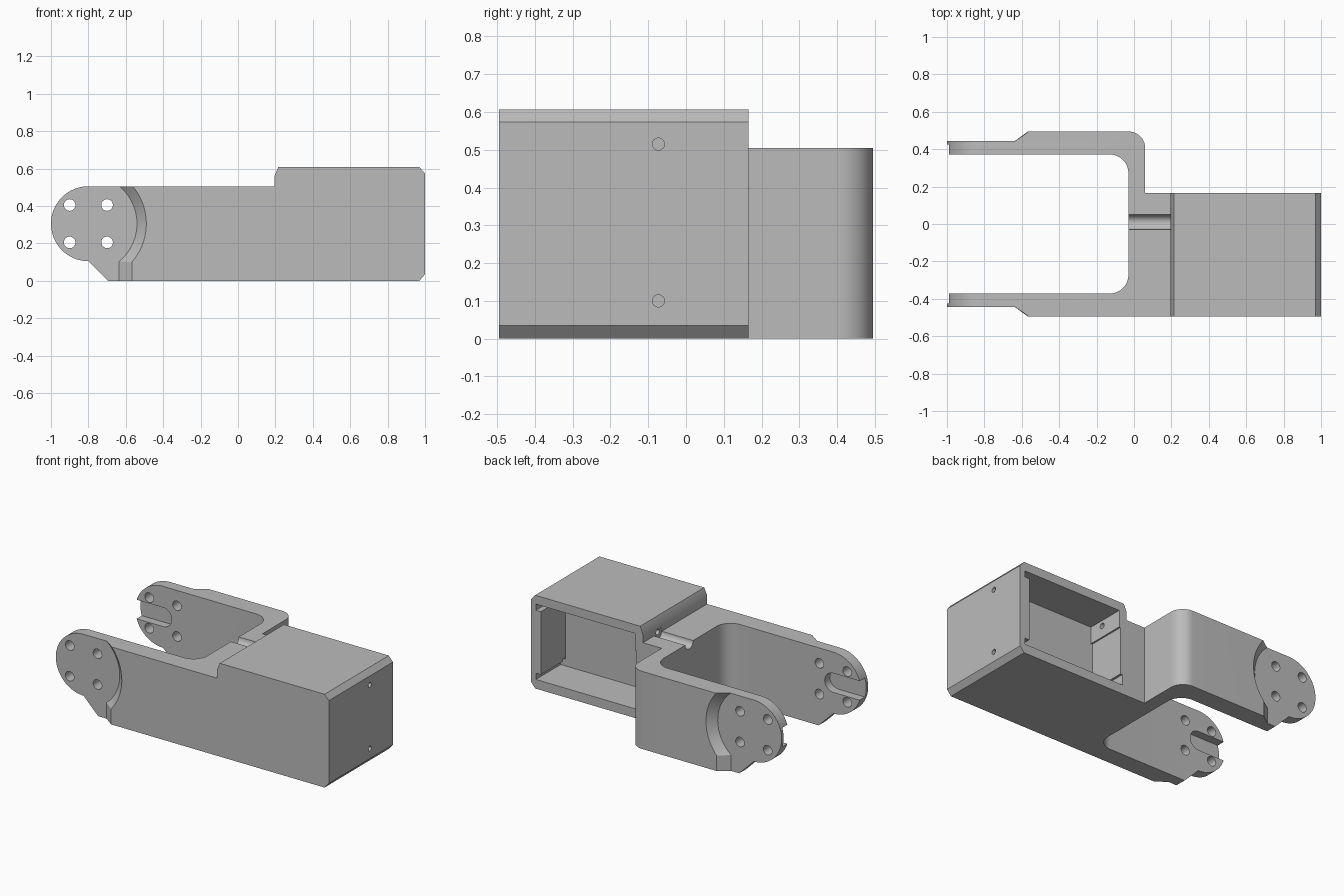
import bpy
import bmesh
from math import sin, cos, radians
from mathutils import Vector

default_cube = bpy.data.objects.get("Cube")
if default_cube:
    bpy.data.objects.remove(default_cube, do_unlink=True)

grey = bpy.data.materials.new("plain_grey")
grey.use_nodes = True
grey.diffuse_color = (0.5, 0.5, 0.5, 1)
grey.node_tree.nodes["Principled BSDF"].inputs["Base Color"].default_value = grey.diffuse_color


def arc(cx, cy, r, start, end, steps=16):
    """Points along an arc, angles in degrees."""
    turn = [radians(start + (end - start) * i / steps) for i in range(steps + 1)]
    return [(cx + r * cos(t), cy + r * sin(t)) for t in turn]


def loft(name, rings):
    """Closed solid through matching rings of points."""
    bm = bmesh.new()
    loops = [[bm.verts.new(p) for p in ring] for ring in rings]
    n = len(loops[0])
    for a, b in zip(loops, loops[1:]):
        for i in range(n):
            j = (i + 1) % n
            bm.faces.new((a[i], a[j], b[j], b[i]))
    bm.faces.new(loops[0])
    bm.faces.new(loops[-1])
    bmesh.ops.recalc_face_normals(bm, faces=bm.faces)
    mesh = bpy.data.meshes.new(name)
    bm.to_mesh(mesh)
    bm.free()
    mesh.materials.append(grey)
    obj = bpy.data.objects.new(name, mesh)
    bpy.context.collection.objects.link(obj)
    return obj


def place(p, axis, level):
    a, b = p
    return Vector({"x": (level, a, b), "y": (a, level, b), "z": (a, b, level)}[axis])


def prism(name, points, axis, low, high):
    return loft(name, [[place(p, axis, h) for p in points] for h in (low, high)])


def rect(a0, a1, b0, b1):
    return [(a0, b0), (a1, b0), (a1, b1), (a0, b1)]


def circle(a, b, r, steps=40):
    return arc(a, b, r, 0, 360, steps)[:-1]


def combine(target, tool, operation="DIFFERENCE"):
    mod = target.modifiers.new(operation.title(), "BOOLEAN")
    mod.operation = operation
    mod.solver = "EXACT"
    mod.object = tool
    tool.hide_render = True
    bpy.context.view_layer.objects.active = target
    bpy.ops.object.modifier_apply(modifier=mod.name)
    bpy.data.objects.remove(tool, do_unlink=True)


PIVOT_X, PIVOT_Z = -0.8, 0.305
OUTER, INNER, THIN = 0.495, 0.372, 0.445
BOX_BACK = 0.165

# Side silhouette: rounded fork tips, flat beam, raised chamfered housing
side = arc(PIVOT_X, PIVOT_Z, 0.2, 90, 270, 40) + [
    (-0.695, 0), (0.97, 0), (1, 0.035), (1, 0.573), (0.97, 0.607),
    (0.215, 0.607), (0.195, 0.56), (0.195, 0.505)]
frame = prism("fork_bracket", side, "y", -0.6, 0.6)

# Plan outline: fork with rounded inner corners and an offset housing
plan = [(-1.1, -OUTER), (1.1, -OUTER), (1.1, BOX_BACK), (0.06, BOX_BACK)]
plan += arc(-0.03, OUTER - 0.09, 0.09, 0, 90)
plan += [(-1.1, OUTER), (-1.1, INNER)]
plan += arc(-0.13, INNER - 0.1, 0.1, 90, 0)
plan += arc(-0.13, 0.1 - INNER, 0.1, 0, -90)
plan += [(-1.1, -INNER)]
combine(frame, prism("plan_cutter", plan, "z", -0.1, 0.8), "INTERSECT")

for s in (-1, 1):
    # Conical relief thinning each fork tip
    cone = [[place(p, "y", s * y) for p in circle(PIVOT_X, PIVOT_Z, r, 80)]
            for y, r in ((THIN, 0.26), (OUTER + 0.05, 0.36))]
    combine(frame, loft("relief_cutter", cone))
    # Sloped relief below the cone
    low = [(-1.1, s * THIN), (-0.635, s * THIN), (-0.499, s * 0.545), (-1.1, s * 0.545)]
    combine(frame, prism("lower_relief_cutter", low, "z", -0.1, 0.104))
    # Open slot on the inner face of each tip
    slot = arc(PIVOT_X, PIVOT_Z, 0.062, -90, 90) + [(-1.1, PIVOT_Z + 0.062), (-1.1, PIVOT_Z - 0.062)]
    combine(frame, prism("slot_cutter", slot, "y", s * (INNER - 0.05), s * 0.425))

# Four bolt holes through both tips
for dx in (-0.1, 0.1):
    for dz in (-0.1, 0.1):
        hole = circle(PIVOT_X + dx, PIVOT_Z + dz, 0.031, 32)
        combine(frame, prism("bolt_hole_cutter", hole, "y", -0.7, 0.7))

# Housing pocket, open at the back, with wider corners
pocket = [(0.25, 0.06), (0.25, 0.03 + 0.03)]
pocket = [(0.225, 0.06), (0.965, 0.06), (0.965, 0.1), (0.93, 0.1), (0.93, 0.51), (0.965, 0.51),
          (0.965, 0.55), (0.25, 0.55), (0.25, 0.44), (0.24, 0.44), (0.24, 0.13), (0.225, 0.13)]
combine(frame, prism("pocket_cutter", pocket, "y", -0.09, 0.3))

# Screw holes in the end wall
for z in (0.1, 0.515):
    combine(frame, prism("screw_hole_cutter", circle(-0.073, z, 0.016, 24), "x", 0.9, 1.1))

# Cable groove across the beam and its hole into the pocket
combine(frame, prism("groove_cutter", circle(0.01, 0.505, 0.04), "x", -0.1, 0.197))
combine(frame, prism("cable_hole_cutter", circle(0.01, 0.515, 0.018, 24), "x", 0.15, 0.3))

bpy.ops.object.select_all(action="DESELECT")
frame.select_set(True)
bpy.context.view_layer.objects.active = frame
bpy.ops.object.shade_smooth_by_angle(angle=radians(25))
